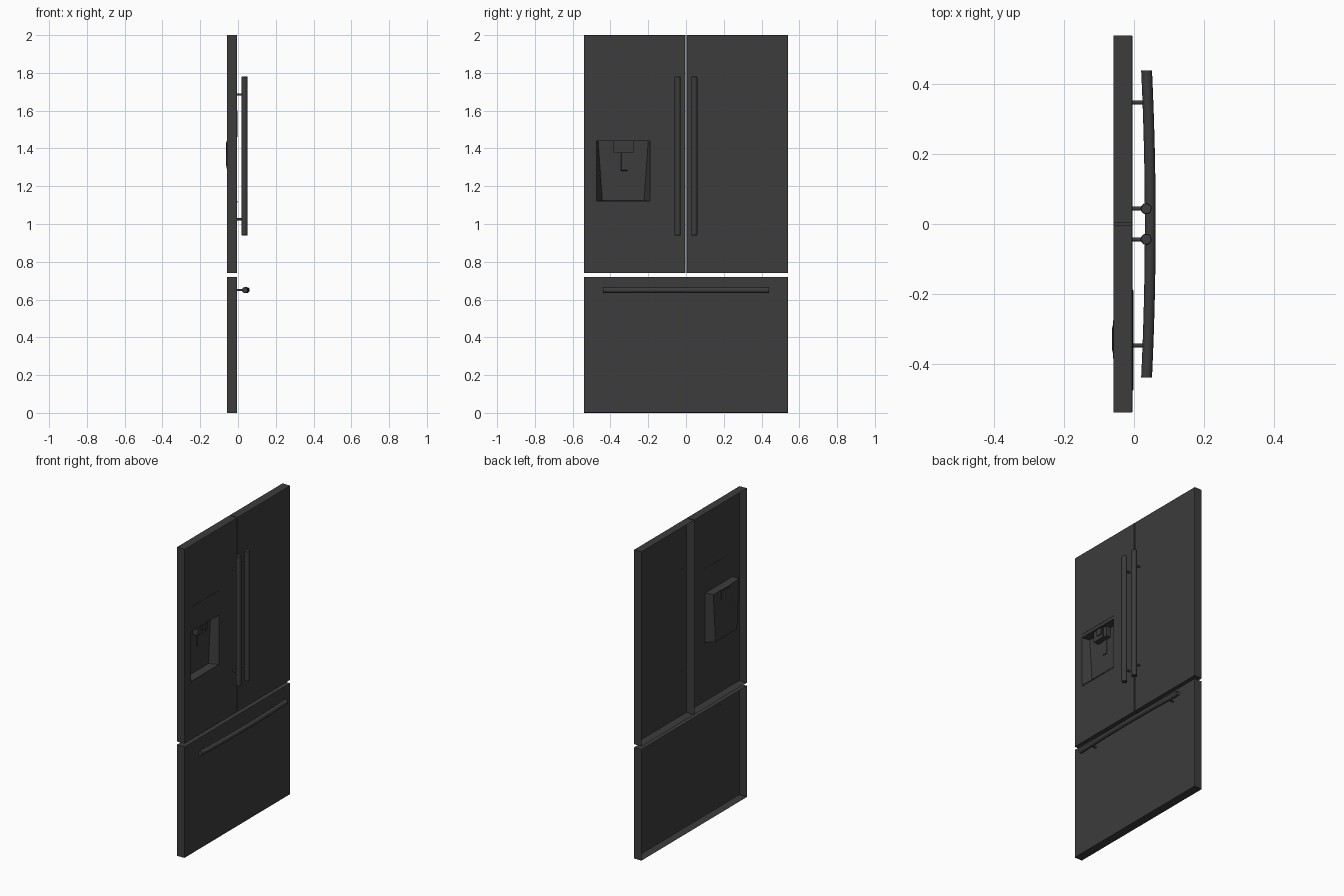
import bpy, bmesh, math

if "Cube" in bpy.data.objects:
    bpy.data.objects.remove(bpy.data.objects["Cube"])

mat = bpy.data.materials.new("dark_steel")
mat.diffuse_color = (0.045, 0.045, 0.045, 1)
mat.use_nodes = True
mat.node_tree.nodes["Principled BSDF"].inputs["Base Color"].default_value = mat.diffuse_color


def loft(name, rings, cap_start=False, smooth=False):
    """Skin a sequence of equal-length rings; the last ring is always capped."""
    bm = bmesh.new()
    loops = [[bm.verts.new(p) for p in r] for r in rings]
    n = len(loops[0])
    for a, b in zip(loops, loops[1:]):
        for i in range(n):
            j = (i + 1) % n
            bm.faces.new((a[i], a[j], b[j], b[i]))
    bm.faces.new(loops[-1])
    if cap_start:
        bm.faces.new(loops[0][::-1])
        bmesh.ops.recalc_face_normals(bm, faces=bm.faces)
    me = bpy.data.meshes.new(name)
    bm.to_mesh(me)
    bm.free()
    ob = bpy.data.objects.new(name, me)
    bpy.context.collection.objects.link(ob)
    me.materials.append(mat)
    if smooth:
        bpy.context.view_layer.objects.active = ob
        bpy.ops.object.select_all(action='DESELECT')
        ob.select_set(True)
        bpy.ops.object.shade_smooth_by_angle(angle=math.radians(40))
    return ob


def rect(x, y0, y1, z0, z1, inset=0):
    y0, y1, z0, z1 = y0 + inset, y1 - inset, z0 + inset, z1 - inset
    return [(x, y0, z0), (x, y1, z0), (x, y1, z1), (x, y0, z1)]


def rounded_rect(x, y0, y1, z0, z1, r):
    pts = []
    for k, (y, z) in enumerate([(y1 - r, z1 - r), (y0 + r, z1 - r),
                                (y0 + r, z0 + r), (y1 - r, z0 + r)]):
        for s in range(5):
            a = math.pi / 2 * (k + s / 4)
            pts.append((x, y + r * math.cos(a), z + r * math.sin(a)))
    return pts


def front_shell(name, y0, y1, z0, z1, extra=()):
    """Door front: hollow behind, soft front edges, optional recess rings."""
    b = (y0, y1, z0, z1)
    rings = [rect(-0.059, *b), rect(-0.008, *b), rect(-0.0052, *b, 0.001),
             rect(-0.004, *b, 0.004)]
    return loft(name, rings + list(extra))


def box(name, x0, x1, *b):
    return loft(name, [rect(x0, *b), rect(x1, *b)], cap_start=True)


def rod(name, p0, p1, radius, axis, n=20, bow=0.0, steps=1, edge=0.0):
    """Round bar along one axis, optionally bowed towards +x in the middle."""
    rings = []
    ts = [(i / steps, radius) for i in range(steps + 1)]
    if edge:
        e = edge / abs(p1[axis] - p0[axis])
        ts = [(0, radius - edge), (e, radius)] + ts[1:-1] + [(1 - e, radius), (1, radius - edge)]
    u, v = [k for k in range(3) if k != axis]
    for t, r in ts:
        c = [p0[k] + (p1[k] - p0[k]) * t for k in range(3)]
        c[0] += bow * (1 - (2 * t - 1) ** 2)
        ring = []
        for i in range(n):
            a = 2 * math.pi * i / n
            p = list(c)
            p[u] += r * math.cos(a)
            p[v] += r * math.sin(a)
            ring.append(tuple(p))
        rings.append(ring)
    return loft(name, rings, cap_start=True, smooth=True)


# Left door with the dispenser recess sunk into it
recess = [
    rect(-0.004, -0.475, -0.19, 1.12, 1.44),
    [(-0.056, -0.443, 1.125), (-0.056, -0.222, 1.125),
     (-0.056, -0.2, 1.44), (-0.056, -0.465, 1.44)],
]
front_shell("left_door", -0.54, -0.003, 0.74, 2.0, recess)
front_shell("right_door", 0.003, 0.54, 0.74, 2.0)
front_shell("freezer_drawer", -0.54, 0.54, 0.0, 0.72)

# Dispenser display, drip lip, nozzle housing, spout and paddle
loft("dispenser_display",
     [rounded_rect(-0.005, -0.477, -0.188, 1.46, 1.6, 0.008),
      rounded_rect(-0.0025, -0.477, -0.188, 1.46, 1.6, 0.008)], cap_start=True)
box("drip_lip", -0.008, -0.002, -0.475, -0.19, 1.114, 1.121)
box("nozzle_housing", -0.06, -0.018, -0.385, -0.305, 1.375, 1.44)
box("nozzle_side", -0.06, -0.025, -0.305, -0.277, 1.375, 1.44)
box("nozzle_spout", -0.045, -0.012, -0.352, -0.31, 1.4, 1.44)
loft("paddle", [rect(-0.058, -0.345, -0.308, 1.28, 1.38),
                rect(-0.052, -0.342, -0.311, 1.285, 1.38)], cap_start=True)
loft("paddle_pocket", [rect(-0.056, -0.385, -0.27, 1.275, 1.44),
                       rect(-0.063, -0.36, -0.30, 1.31, 1.43)], cap_start=True)

# Door handles with two posts each
for side, y in (("left", -0.044), ("right", 0.044)):
    rod(side + "_handle", (0.035, y, 0.94), (0.035, y, 1.78), 0.016, 2, edge=0.002)
    for k, z in enumerate((1.025, 1.685)):
        rod(f"{side}_handle_post_{k}", (-0.005, y, z), (0.03, y, z), 0.006, 0, n=12)

# Bowed drawer handle with two posts
rod("drawer_handle", (0.036, -0.44, 0.65), (0.036, 0.44, 0.65), 0.0155, 1,
    bow=0.0105, steps=24, edge=0.001)
for k, y in enumerate((-0.348, 0.348)):
    rod(f"drawer_handle_post_{k}", (-0.005, y, 0.65), (0.035, y, 0.65), 0.006, 0, n=12)
